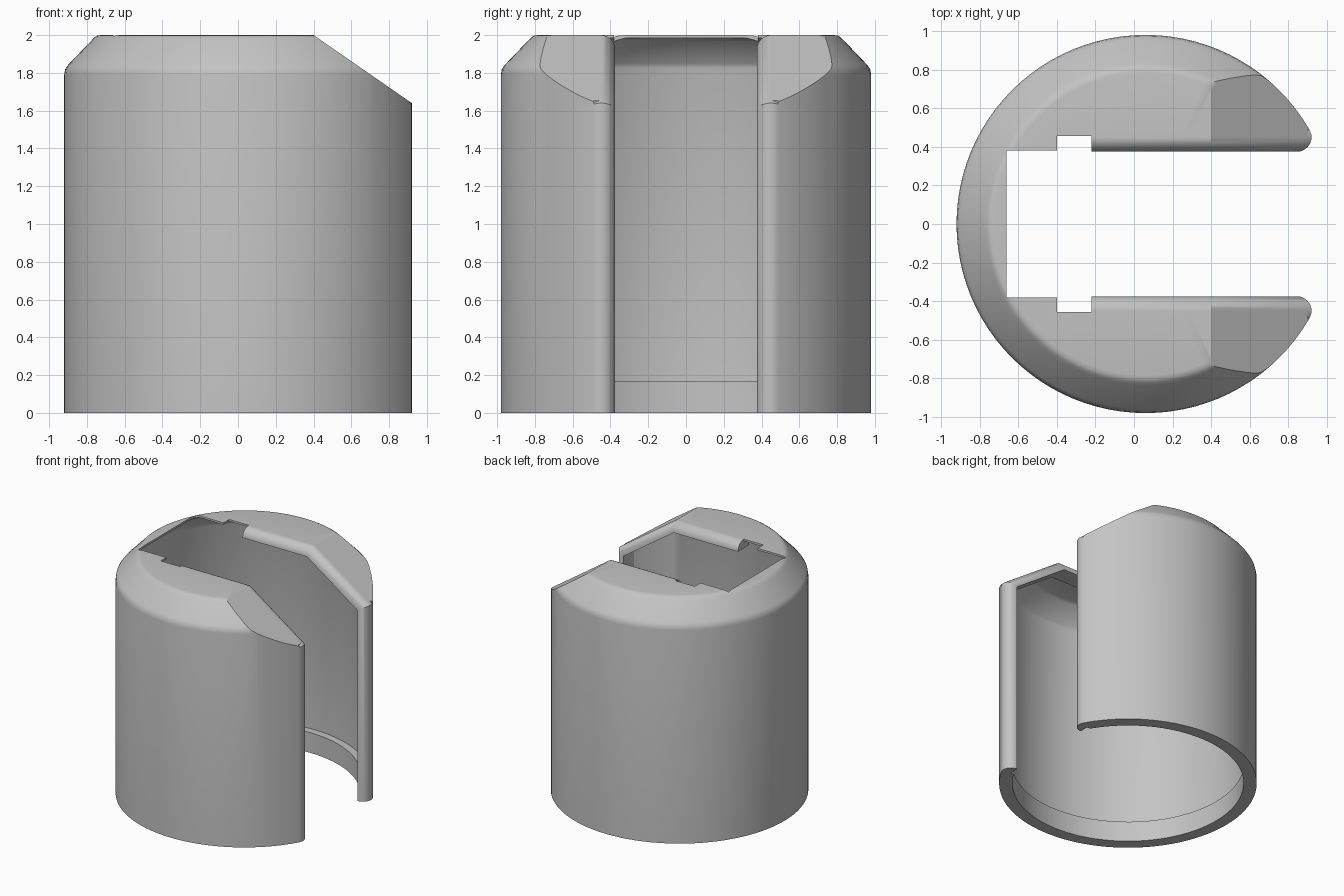
import bpy, bmesh, math
from mathutils import Vector, Matrix

old = bpy.data.objects.get("Cube")
if old:
    bpy.data.objects.remove(old, do_unlink=True)

AXIS_X = 0.06      # centre of the round body
LIP_R = 0.075      # radius of the rounded edge
LIP_Y = 0.45       # centre line of the rounded edge

grey = bpy.data.materials.new("plain_grey")
grey.use_nodes = True
colour = (0.55, 0.55, 0.55, 1)
grey.diffuse_color = colour
grey.node_tree.nodes["Principled BSDF"].inputs["Base Color"].default_value = colour


def make_object(name, bm):
    bmesh.ops.recalc_face_normals(bm, faces=bm.faces)
    mesh = bpy.data.meshes.new(name)
    bm.to_mesh(mesh)
    bm.free()
    mesh.materials.append(grey)
    obj = bpy.data.objects.new(name, mesh)
    bpy.context.collection.objects.link(obj)
    return obj


def select_only(obj):
    bpy.ops.object.select_all(action='DESELECT')
    obj.select_set(True)
    bpy.context.view_layer.objects.active = obj


def turned_solid(name, profile, slope_drop):
    """Revolve (radius, z) points, then slice off the sloping roof."""
    bm = bmesh.new()
    verts = [bm.verts.new((r, 0, z)) for r, z in profile]
    edges = [bm.edges.new(pair) for pair in zip(verts, verts[1:])]
    bmesh.ops.spin(bm, geom=verts + edges, cent=(0, 0, 0), axis=(0, 0, 1),
                   angle=math.tau, steps=96, use_duplicate=False)
    bmesh.ops.remove_doubles(bm, verts=bm.verts, dist=1e-4)
    bmesh.ops.transform(bm, matrix=Matrix.Translation((AXIS_X, 0, 0)), verts=bm.verts)
    normal = Vector((0.36, 0, 0.52)).normalized()
    cut = bmesh.ops.bisect_plane(
        bm, geom=bm.verts[:] + bm.edges[:] + bm.faces[:], dist=1e-5,
        plane_co=Vector((0.4, 0, 2)) - normal * slope_drop,
        plane_no=normal, clear_outer=True)
    rim = [e for e in cut["geom_cut"] if isinstance(e, bmesh.types.BMEdge)]
    bmesh.ops.contextual_create(bm, geom=rim)
    return make_object(name, bm)


def subtract(target, cutter):
    mod = target.modifiers.new("cut", 'BOOLEAN')
    mod.operation = 'DIFFERENCE'
    mod.solver = 'EXACT'
    mod.object = cutter
    select_only(target)
    bpy.ops.object.modifier_apply(modifier=mod.name)
    bpy.data.objects.remove(cutter, do_unlink=True)


# Round shell with chamfered top and thin hollow inside
shell = turned_solid("shell", [
    (0, 0), (0.98, 0), (0.98, 1.79), (0.975, 1.82), (0.96, 1.842),
    (0.835, 1.972), (0.82, 1.988), (0.805, 1.997), (0.785, 2), (0, 2)], 0)
cavity = turned_solid("cavity", [
    (0, -0.1), (0.88, -0.1), (0.88, 0.17), (0.94, 0.17),
    (0.94, 1.825), (0.93, 1.85), (0.815, 1.968), (0.79, 1.984), (0, 1.984)], 0.018)
subtract(shell, cavity)

# Stepped slot through the roof and open side, wider where the tips round off
half = [(-0.66, 0.38), (-0.4, 0.38), (-0.4, 0.455), (-0.22, 0.455), (-0.22, LIP_Y),
        (0.9, LIP_Y), (0.9, 0.487), (1.3, 0.487)]
outline = half + [(x, -y) for x, y in reversed(half)]
bm = bmesh.new()
face = bm.faces.new([bm.verts.new((x, y, -0.3)) for x, y in outline])
ext = bmesh.ops.extrude_face_region(bm, geom=[face])
bmesh.ops.translate(bm, vec=(0, 0, 3),
                    verts=[v for v in ext["geom"] if isinstance(v, bmesh.types.BMVert)])
subtract(shell, make_object("slot_cutter", bm))


def rounded_lip(name, side, steps=16):
    """Half-round strip along the roof edge, down the slope and the jamb."""
    path = [Vector(p) for p in ((-0.22, 2), (0.4, 2), (0.92, 1.64), (0.92, 0))]
    normals = []
    for a, b in zip(path, path[1:]):
        d = (b - a).normalized()
        normals.append(Vector((-d.y, d.x)))
    bm = bmesh.new()
    rings = []
    for i, p in enumerate(path):
        n1, n2 = normals[max(i - 1, 0)], normals[min(i, len(normals) - 1)]
        mitre = (n1 + n2) / (1 + n1.dot(n2))
        ring = []
        for k in range(steps + 1):
            t = math.pi * (k / steps - 0.5)
            q = p - mitre * LIP_R * (1 - math.cos(t))
            ring.append(bm.verts.new((q.x, side * (LIP_Y + LIP_R * math.sin(t)), q.y)))
        rings.append(ring)
    for r1, r2 in zip(rings, rings[1:]):
        for k in range(steps + 1):
            j = (k + 1) % (steps + 1)
            bm.faces.new((r1[k], r1[j], r2[j], r2[k]))
    bm.faces.new(rings[0])
    bm.faces.new(rings[-1])
    return make_object(name, bm)


lips = [rounded_lip("back_lip", 1), rounded_lip("front_lip", -1)]

for obj in [shell] + lips:
    select_only(obj)
    bpy.ops.object.shade_smooth_by_angle(angle=math.radians(33))
